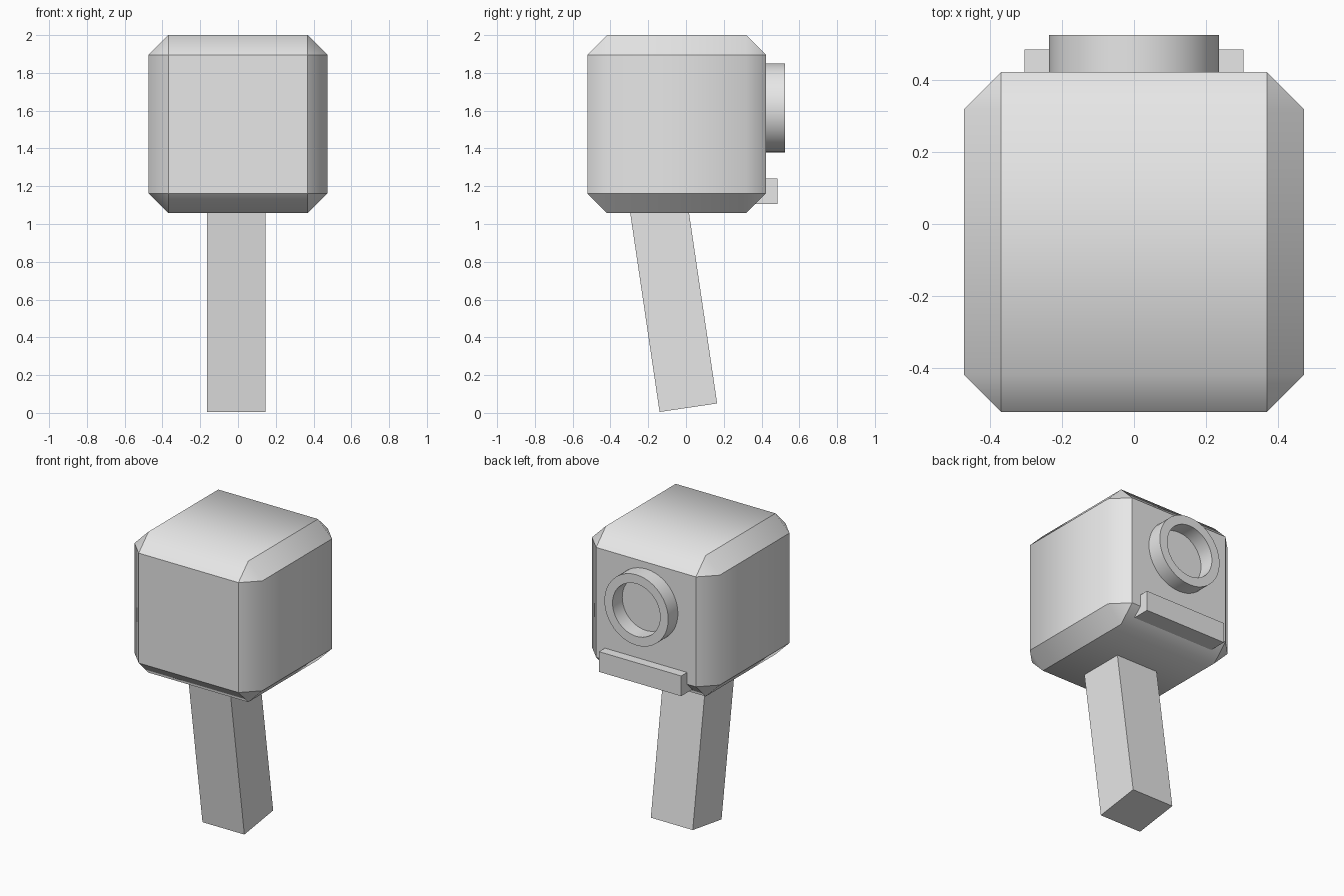
import bpy, bmesh, math
from mathutils import Matrix, Vector

cube = bpy.data.objects.get("Cube")
if cube:
    bpy.data.objects.remove(cube, do_unlink=True)

grey = bpy.data.materials.new("light_grey")
grey.use_nodes = True
grey.diffuse_color = (0.8, 0.8, 0.8, 1)
grey.node_tree.nodes["Principled BSDF"].inputs["Base Color"].default_value = (0.8, 0.8, 0.8, 1)


def add_object(name, bm):
    bmesh.ops.recalc_face_normals(bm, faces=bm.faces[:])
    mesh = bpy.data.meshes.new(name)
    bm.to_mesh(mesh)
    bm.free()
    mesh.materials.append(grey)
    obj = bpy.data.objects.new(name, mesh)
    bpy.context.collection.objects.link(obj)
    return obj


def box(size, centre, turn=Matrix()):
    bm = bmesh.new()
    scale = Matrix.Diagonal(Vector(size)).to_4x4()
    bmesh.ops.create_cube(bm, size=1, matrix=Matrix.Translation(centre) @ turn @ scale)
    return bm


def face_band(face):
    # End faces, the band round x, the upright side bands, and the slanted side strips
    n = face.normal
    if abs(n.y) > 0.99:
        return "end"
    if abs(n.x) < 0.1:
        return "wrap"
    return "side" if abs(n.z) < 0.1 else "slant"


# Head: chamfered cube, smooth within each band and sharp between bands
bm = box((0.946, 0.945, 0.943), (0, -0.05, 1.5285))
bmesh.ops.bevel(bm, geom=bm.edges[:], offset=0.104, offset_type='OFFSET',
                segments=1, affect='EDGES', profile=0.5)
# Equalise the chamfer to the same set-back on every side
centre = Vector((0, -0.05, 1.5285))
half = Vector((0.473, 0.4725, 0.4715))
for v in bm.verts:
    offset = v.co - centre
    for i in range(3):
        inner = abs(offset[i]) < half[i] - 0.01
        v.co[i] = centre[i] + math.copysign(half[i] - (0.104 if inner else 0), offset[i])
bmesh.ops.recalc_face_normals(bm, faces=bm.faces[:])
bm.normal_update()
for f in bm.faces:
    f.smooth = True
for e in bm.edges:
    a, b = e.link_faces
    e.smooth = face_band(a) == face_band(b)
add_object("head", bm)

# Handle: square post leaning towards the front as it rises
tilt = math.radians(8.4)
lean = Matrix.Rotation(tilt, 4, 'X')
foot = Vector((-0.01, 0.0125, 0.0275))
length = 1.25
axis = lean @ Vector((0, 0, 1))
add_object("handle", box((0.31, 0.308, length), foot + axis * length / 2, lean))

# Back ring: open tube made by spinning a rectangular section
bm = bmesh.new()
section = [(0.236, 0.41), (0.236, 0.525), (0.176, 0.525), (0.176, 0.41)]
verts = [bm.verts.new((r, y, 1.615)) for r, y in section]
edges = [bm.edges.new((verts[i], verts[(i + 1) % 4])) for i in range(4)]
bmesh.ops.spin(bm, geom=verts + edges, cent=(0, 0, 1.615), axis=(0, 1, 0),
               angle=math.tau, steps=48, use_merge=True)
bmesh.ops.remove_doubles(bm, verts=bm.verts[:], dist=0.0005)
ring = add_object("back_ring", bm)
bpy.ops.object.select_all(action='DESELECT')
ring.select_set(True)
bpy.context.view_layer.objects.active = ring
bpy.ops.object.shade_smooth_by_angle(angle=math.radians(30))

# Back ledge: bar across the lower back edge
add_object("back_ledge", box((0.608, 0.135, 0.135), (0, 0.4175, 1.1725)))
